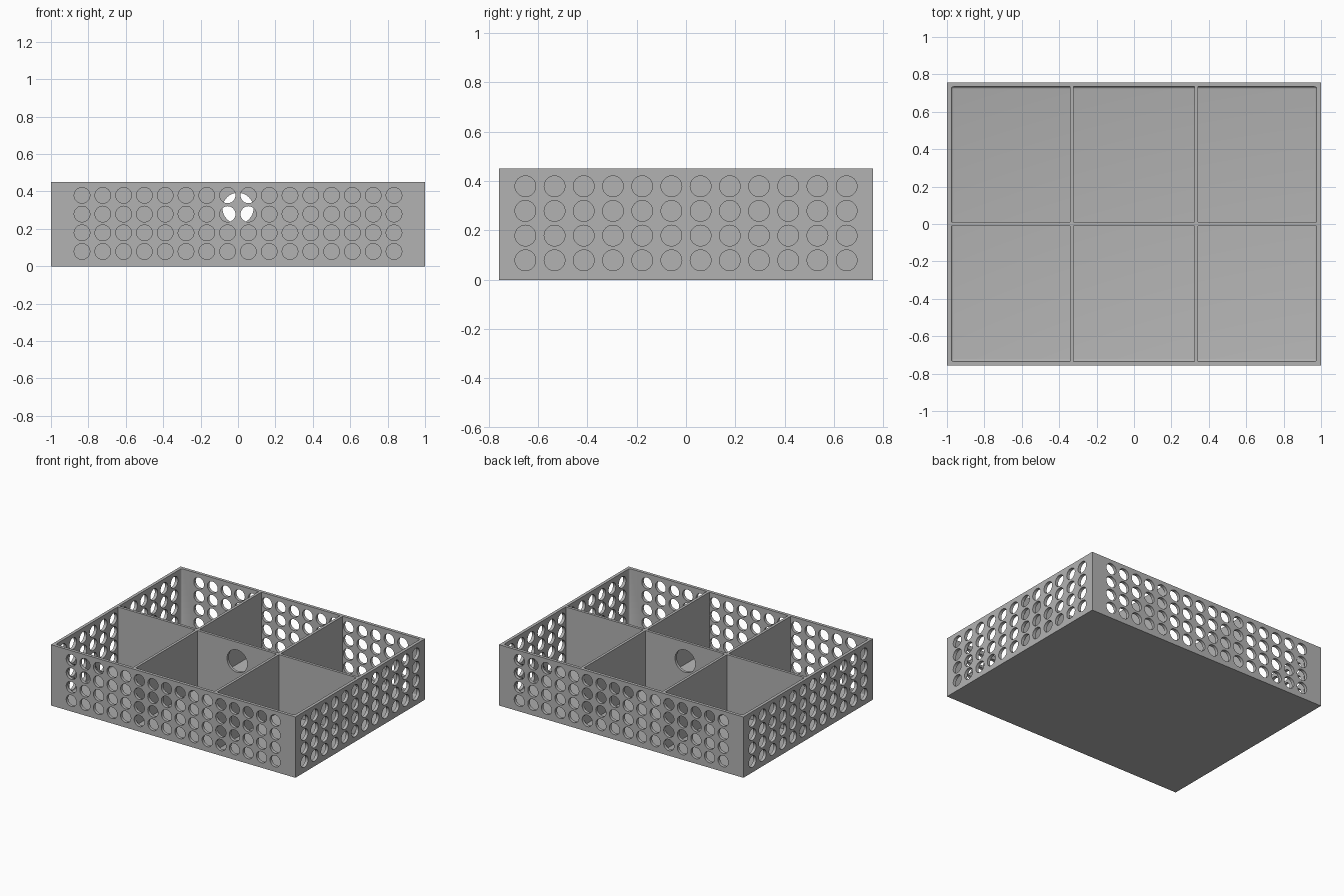
import bpy, bmesh, math
from mathutils import Matrix, Vector

if "Cube" in bpy.data.objects:
    bpy.data.objects.remove(bpy.data.objects["Cube"])

W, D, H = 2.0, 1.514, 0.45      # outer size
T, FLOOR, DIV = 0.023, 0.025, 0.02
IX, IY = W / 2 - T, D / 2 - T   # inner half sizes

grey = bpy.data.materials.new("plain grey")
grey.diffuse_color = (0.45, 0.45, 0.45, 1)
grey.use_nodes = True
grey.node_tree.nodes["Principled BSDF"].inputs["Base Color"].default_value = grey.diffuse_color


def make_object(name, bm):
    bmesh.ops.recalc_face_normals(bm, faces=bm.faces)
    mesh = bpy.data.meshes.new(name)
    bm.to_mesh(mesh)
    bm.free()
    mesh.materials.append(grey)
    obj = bpy.data.objects.new(name, mesh)
    bpy.context.collection.objects.link(obj)
    return obj


def box(name, lo, hi, bevel=0):
    lo, hi = Vector(lo), Vector(hi)
    bm = bmesh.new()
    bmesh.ops.create_cube(bm, size=1, matrix=Matrix.Translation((lo + hi) / 2)
                          @ Matrix.Diagonal((*(hi - lo), 1)))
    if bevel:
        bmesh.ops.bevel(bm, geom=bm.edges[:], offset=bevel, segments=4,
                        profile=0.5, affect='EDGES')
    return make_object(name, bm)


def rods(name, axis, centres, radius, length):
    """Round cutters along the x or y axis; centres are (across, z)."""
    bm = bmesh.new()
    for a, z in centres:
        if axis == 'X':
            m = Matrix.Translation((0, a, z)) @ Matrix.Rotation(math.pi / 2, 4, 'Y')
        else:
            m = Matrix.Translation((a, 0, z)) @ Matrix.Rotation(math.pi / 2, 4, 'X')
        bmesh.ops.create_cone(bm, cap_ends=True, segments=32, radius1=radius,
                              radius2=radius, depth=length, matrix=m)
    return make_object(name, bm)


def cut(obj, cutter):
    mod = obj.modifiers.new("cut", 'BOOLEAN')
    mod.operation = 'DIFFERENCE'
    mod.solver = 'EXACT'
    mod.object = cutter
    bpy.ops.object.select_all(action='DESELECT')
    bpy.context.view_layer.objects.active = obj
    obj.select_set(True)
    bpy.ops.object.modifier_apply(modifier=mod.name)
    bpy.data.objects.remove(cutter)


def smooth(obj):
    bpy.ops.object.select_all(action='DESELECT')
    bpy.context.view_layer.objects.active = obj
    obj.select_set(True)
    bpy.ops.object.shade_smooth_by_angle(angle=math.radians(30))


def grid(count, reach):
    step = 2 * reach / (count - 1)
    return [(-reach + i * step, 0.079 + 0.1 * r)
            for i in range(count) for r in range(4)]


# perforated tray with a softly rounded cavity
tray = box("tray", (-W / 2, -D / 2, 0), (W / 2, D / 2, H))
cut(tray, box("cavity_cutter", (-IX, -IY, FLOOR), (IX, IY, H + 0.2), bevel=0.012))
cut(tray, rods("long_wall_holes", 'Y', grid(16, 0.834), 0.042, 3))
cut(tray, rods("side_wall_holes", 'X', grid(12, 0.651), 0.042, 3))
smooth(tray)

# long divider with one large round opening
long_divider = box("long_divider", (-IX, -DIV / 2, FLOOR - 0.005), (IX, DIV / 2, H))
cut(long_divider, rods("opening_cutter", 'Y', [(0, 0.31)], 0.083, 0.2))
smooth(long_divider)

# four cross dividers
for sx in (-1, 1):
    for side, y0, y1 in (("front", -IY, -DIV / 2), ("back", DIV / 2, IY)):
        x = sx * 0.333
        box(f"{side}_cross_divider", (x - DIV / 2, y0, FLOOR - 0.005),
            (x + DIV / 2, y1, H))
